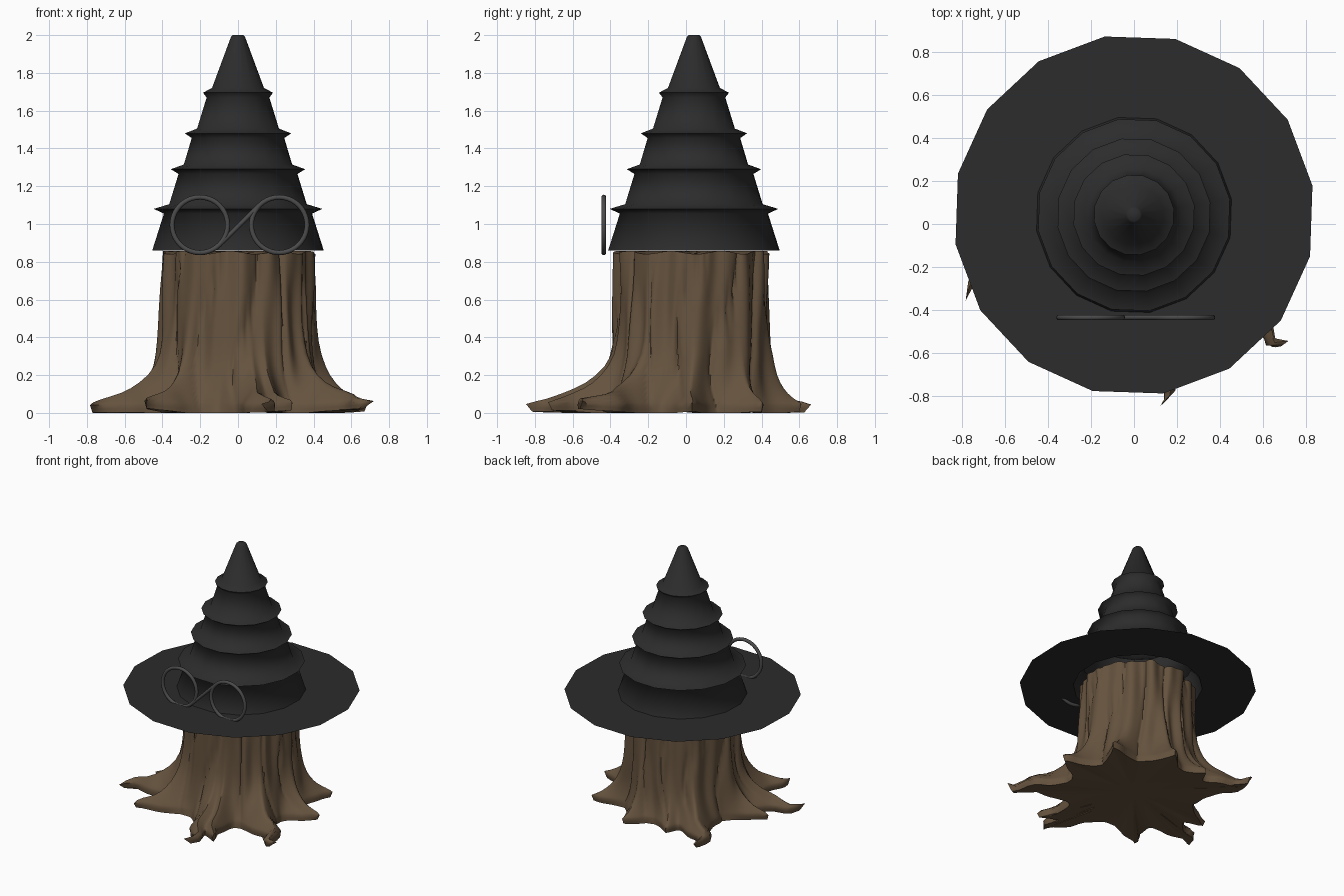
import bpy, bmesh, math
from mathutils import Vector

if "Cube" in bpy.data.objects:
    bpy.data.objects.remove(bpy.data.objects["Cube"])


def material(name, rgb):
    m = bpy.data.materials.new(name)
    m.diffuse_color = (*rgb, 1)
    m.use_nodes = True
    m.node_tree.nodes["Principled BSDF"].inputs["Base Color"].default_value = m.diffuse_color
    return m


def rings_object(name, rings, mat, angle, cap_start=False, cap_end=False):
    """Skin a stack of equal-length closed rings."""
    bm = bmesh.new()
    loops = [[bm.verts.new(p) for p in ring] for ring in rings]
    n = len(loops[0])
    for a, b in zip(loops, loops[1:]):
        for i in range(n):
            j = (i + 1) % n
            bm.faces.new((a[i], a[j], b[j], b[i]))
    if cap_start:
        bm.faces.new(loops[0][::-1])
    if cap_end:
        bm.faces.new(loops[-1])
    me = bpy.data.meshes.new(name)
    bm.to_mesh(me)
    bm.free()
    ob = bpy.data.objects.new(name, me)
    bpy.context.collection.objects.link(ob)
    me.materials.append(mat)
    finish(ob, angle)
    return ob


def finish(ob, angle):
    bpy.ops.object.select_all(action='DESELECT')
    ob.select_set(True)
    bpy.context.view_layer.objects.active = ob
    bpy.ops.object.shade_smooth_by_angle(angle=math.radians(angle))


bark = material("bark", (0.13, 0.085, 0.048))
felt = material("felt", (0.025, 0.025, 0.025))
wire = material("wire", (0.07, 0.07, 0.07))

# Hat: 16-sided crown with flared folds, plus a flat brim
SIDES, HAT_Y, TURN = 16, 0.042, math.radians(9.3)


def hat_ring(r, z):
    return [(r * math.cos(TURN + i * math.tau / SIDES),
             HAT_Y + r * math.sin(TURN + i * math.tau / SIDES), z) for i in range(SIDES)]


def cone_radius(z):
    return 0.46 - (z - 0.86) * 0.425 / 1.14


profile = [(0.46, 0.86)]
for z, r in ((1.08, 0.452), (1.29, 0.36), (1.48, 0.285), (1.695, 0.188)):
    profile += [(cone_radius(z - 0.025) + 0.01, z - 0.025), (r, z), (cone_radius(z + 0.025), z + 0.025)]
profile += [(0.038, 1.99), (0.028, 2.0)]
rings_object("hat_crown", [hat_ring(r, z) for r, z in profile], felt, 100, cap_end=True)
rings_object("hat_brim", [hat_ring(0.842, 0.86), hat_ring(0.46, 0.86)], felt, 30)

# Stump: fluted trunk whose radius swells into roots near the ground
# root tips as (x, y, angular width)
ROOTS = [(0.75, -0.56, 0.14), (0.15, -0.88, 0.12), (0.26, -0.76, 0.10), (-0.49, -0.61, 0.14),
         (-0.83, -0.32, 0.13), (-0.71, -0.03, 0.12), (-0.60, 0.64, 0.15), (-0.22, 0.56, 0.16),
         (0.12, 0.61, 0.18), (0.54, 0.41, 0.15), (0.70, 0.01, 0.15)]
TIPS = [(math.atan2(y, x), math.hypot(x, y), w) for x, y, w in ROOTS]
N = 288


def root_reach(t, z):
    fade = math.exp(-max(0, z - 0.045) / 0.11)
    if z < 0.04:
        fade = 0.9 + 2.5 * z
    total = 0
    for a, reach, w in TIPS:
        d = abs((t - a + math.pi) % math.tau - math.pi)
        spread = w * (1 + 1.2 * min(z, 0.4))
        total += ((reach - 0.45) * math.exp(-(d / spread) ** 1.15)) ** 4
    return total ** 0.25 * fade


def stump_ring(z, scale=1.0):
    ring = []
    for i in range(N):
        t = i * math.tau / N
        s = t + 0.12 * math.sin(3 * t + 4 * z)
        base = 0.40 + 0.05 * math.exp(-z / 0.15)
        flutes = (0.011 * math.sin(11 * s + 1.5 * z) + 0.008 * math.sin(19 * t - 3 * z + 1)
                  - 0.025 * (1 - abs(math.sin(6.5 * s + 0.7 * math.sin(5 * z)))) ** 5)
        r = (base + flutes * min(1, 0.5 + z * 2) + root_reach(t, z)) * scale
        # roots bend sideways and lift slightly toward their tips
        out = max(0, r - 0.55)
        t2 = t + 0.25 * out * math.sin(22 * r + 2 * t)
        h = z + 0.09 * out * (1 + math.sin(5 * t)) * 0.7
        if z > 0.8:
            h -= 0.008 * (1 + math.sin(9 * t + 1))
        cy = 0.03 * min(1, z / 0.3)
        ring.append((r * math.cos(t2), cy + r * math.sin(t2), h))
    return ring


levels = [0.0, 0.02, 0.04, 0.055, 0.07, 0.085, 0.105, 0.13, 0.16, 0.2, 0.25, 0.31,
          0.38, 0.46, 0.55, 0.65, 0.75, 0.857]
rings = [stump_ring(0.012, 0.1), stump_ring(0.01, 0.5)] + [stump_ring(z) for z in levels]
rings += [stump_ring(0.857, 0.6), stump_ring(0.857, 0.1)]
rings_object("tree_stump", rings, bark, 50, cap_start=True, cap_end=True)

# Spectacles: two round rims and a slanted bridge
for side, x in (("left", -0.202), ("right", 0.218)):
    bpy.ops.mesh.primitive_torus_add(location=(x, -0.435, 0.995), rotation=(math.pi / 2, 0, 0),
                                     major_radius=0.147, minor_radius=0.013,
                                     major_segments=40, minor_segments=10)
    rim = bpy.context.object
    rim.name = "spectacle_rim_" + side
    rim.data.materials.append(wire)
    finish(rim, 60)
a, b = Vector((-0.098, -0.435, 0.89)), Vector((0.114, -0.435, 1.10))
bpy.ops.mesh.primitive_cylinder_add(vertices=10, radius=0.012, depth=(b - a).length, location=(a + b) / 2)
bridge = bpy.context.object
bridge.name = "spectacle_bridge"
bridge.rotation_euler = (b - a).to_track_quat('Z', 'Y').to_euler()
bridge.data.materials.append(wire)
finish(bridge, 60)
